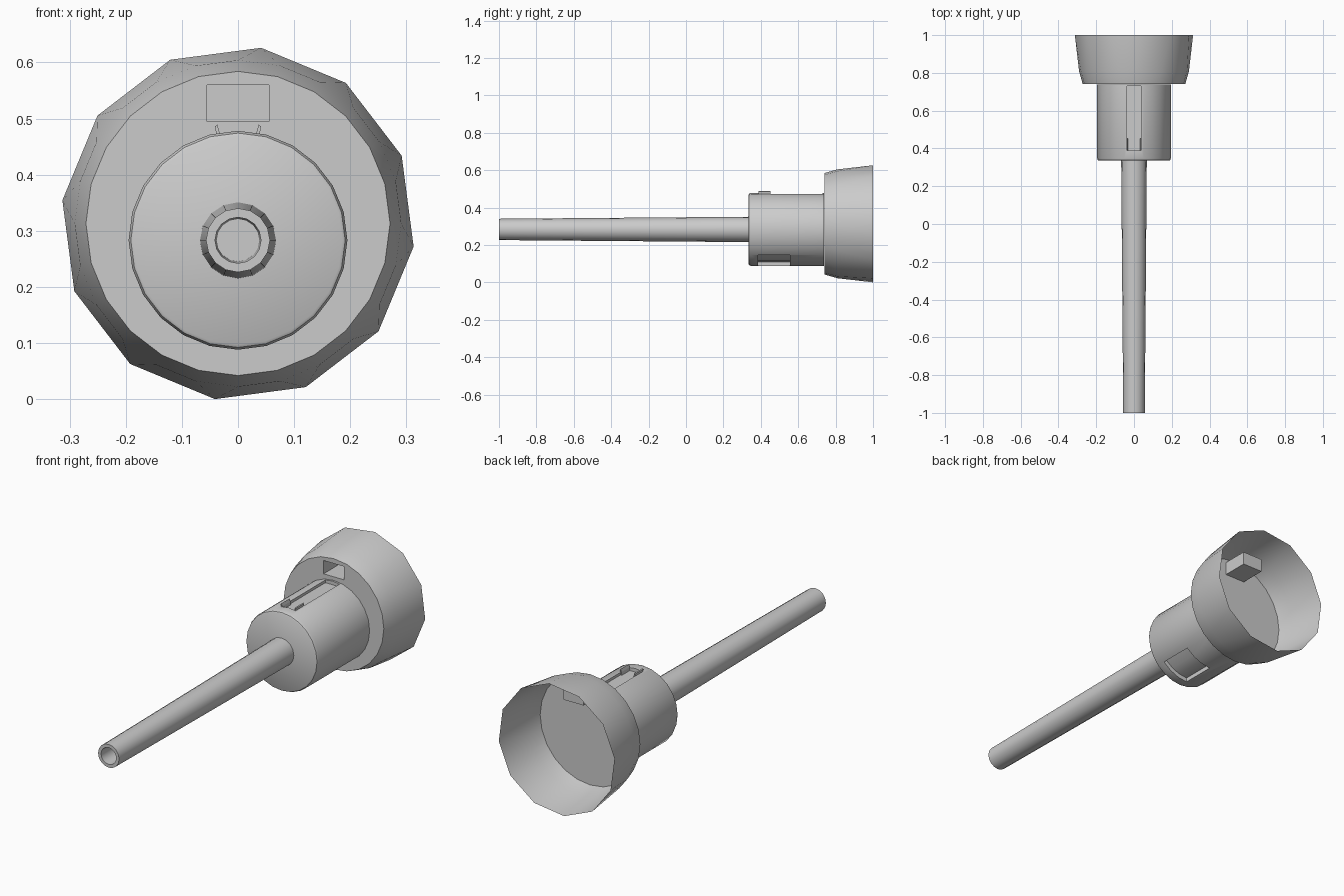
import bpy, bmesh, math

if "Cube" in bpy.data.objects:
    bpy.data.objects.remove(bpy.data.objects["Cube"])

AXIS_Z = 0.283   # barrel and tube axis height
CUP_Z = 0.313    # cup axis height

grey = bpy.data.materials.new("light_grey")
grey.diffuse_color = (0.6, 0.6, 0.6, 1)
grey.use_nodes = True
grey.node_tree.nodes["Principled BSDF"].inputs["Base Color"].default_value = grey.diffuse_color


def polar(r, deg, cz):
    a = math.radians(deg)
    return r * math.sin(a), cz + r * math.cos(a)


def ring(bm, y, r, sides, cz, offset=0):
    out = []
    for i in range(sides):
        x, z = polar(r, offset + 360 * i / sides, cz)
        out.append(bm.verts.new((x, y, z)))
    return out


def bridge(bm, a, b):
    n = len(a)
    for i in range(n):
        j = (i + 1) % n
        bm.faces.new((a[i], a[j], b[j], b[i]))


def finish(bm, name):
    bmesh.ops.recalc_face_normals(bm, faces=bm.faces)
    me = bpy.data.meshes.new(name)
    bm.to_mesh(me)
    bm.free()
    me.materials.append(grey)
    ob = bpy.data.objects.new(name, me)
    bpy.context.collection.objects.link(ob)
    return ob


def lathe(name, profile, sides):
    """Closed turned solid from (y, radius) points."""
    bm = bmesh.new()
    rings = [ring(bm, y, r, sides, AXIS_Z) for y, r in profile]
    for a, b in zip(rings, rings[1:]):
        bridge(bm, a, b)
    bm.faces.new(rings[0])
    bm.faces.new(rings[-1])
    return finish(bm, name)


def prism(name, pts, y0, y1):
    """Cross-section of (x, z) points extruded along y."""
    bm = bmesh.new()
    a = [bm.verts.new((x, y0, z)) for x, z in pts]
    b = [bm.verts.new((x, y1, z)) for x, z in pts]
    bridge(bm, a, b)
    bm.faces.new(a)
    bm.faces.new(b)
    return finish(bm, name)


def activate(ob):
    bpy.ops.object.select_all(action='DESELECT')
    ob.select_set(True)
    bpy.context.view_layer.objects.active = ob


def cut(ob, cutter):
    cutter.hide_render = True
    m = ob.modifiers.new("cut", 'BOOLEAN')
    m.operation = 'DIFFERENCE'
    m.solver = 'EXACT'
    m.object = cutter
    activate(ob)
    bpy.ops.object.modifier_apply(modifier=m.name)
    bpy.data.objects.remove(cutter)


# Hollow tapered tube
tube = lathe("tube", [(0.30, 0.038), (-1.0, 0.041), (-1.0, 0.057), (0.36, 0.068)], 16)

# Barrel with a softened front rim
barrel = lathe("barrel", [(0.335, 0.186), (0.338, 0.191), (0.347, 0.195), (0.739, 0.195)], 24)

# Shallow channel along the barrel top
cut(barrel, prism("channel_cutter",
                  [(-0.038, 0.46), (0.038, 0.46), (0.038, 0.52), (-0.038, 0.52)], 0.39, 0.73))

# Recessed window low on the right of the barrel
steps = [135, 150, 165, 180]
sector = [polar(0.174, d, AXIS_Z) for d in steps] + [polar(0.23, d, AXIS_Z) for d in reversed(steps)]
cut(barrel, prism("window_cutter", sector, 0.385, 0.555))

# Pair of small clip hooks in the channel
hooks = []
for side, label in ((-1, "left"), (1, "right")):
    pts = [(0.030, 0.455), (0.036, 0.455), (0.041, 0.486), (0.037, 0.489), (0.033, 0.475)]
    hooks.append(prism("clip_hook_" + label, [(side * x, z) for x, z in pts], 0.388, 0.452))

# Cup: round base plate with a pocket, wall opening to a twelve-sided rim
bm = bmesh.new()
base = ring(bm, 0.74, 0.271, 24, CUP_Z)
mid = ring(bm, 0.81, 0.291, 24, CUP_Z)
rim = ring(bm, 1.0, 0.3157, 12, CUP_Z, 7.5)
bridge(bm, base, mid)
for j in range(12):
    a, b, c = mid[2 * j], mid[2 * j + 1], mid[(2 * j + 2) % 24]
    bm.faces.new((a, b, rim[j]))
    bm.faces.new((b, c, rim[(j + 1) % 12], rim[j]))

# Rectangular pocket sunk into the plate
corners = [(-0.055, 0.495), (0.055, 0.495), (0.055, 0.56), (-0.055, 0.56)]
front = [bm.verts.new((x, 0.74, z)) for x, z in corners]
back = [bm.verts.new((x, 0.87, z)) for x, z in corners]
bridge(bm, front, back)
bm.faces.new(back)
loops = []
for loop in (base, front):
    for i, v in enumerate(loop):
        loops.append(bm.edges.get((v, loop[(i + 1) % len(loop)])))
bmesh.ops.triangle_fill(bm, use_beauty=True, use_dissolve=False, edges=loops, normal=(0, -1, 0))
cup = finish(bm, "cup")

# Smooth curved surfaces, keep edges crisp
for ob in (tube, barrel, cup):
    activate(ob)
    bpy.ops.object.shade_smooth_by_angle(angle=math.radians(35))
